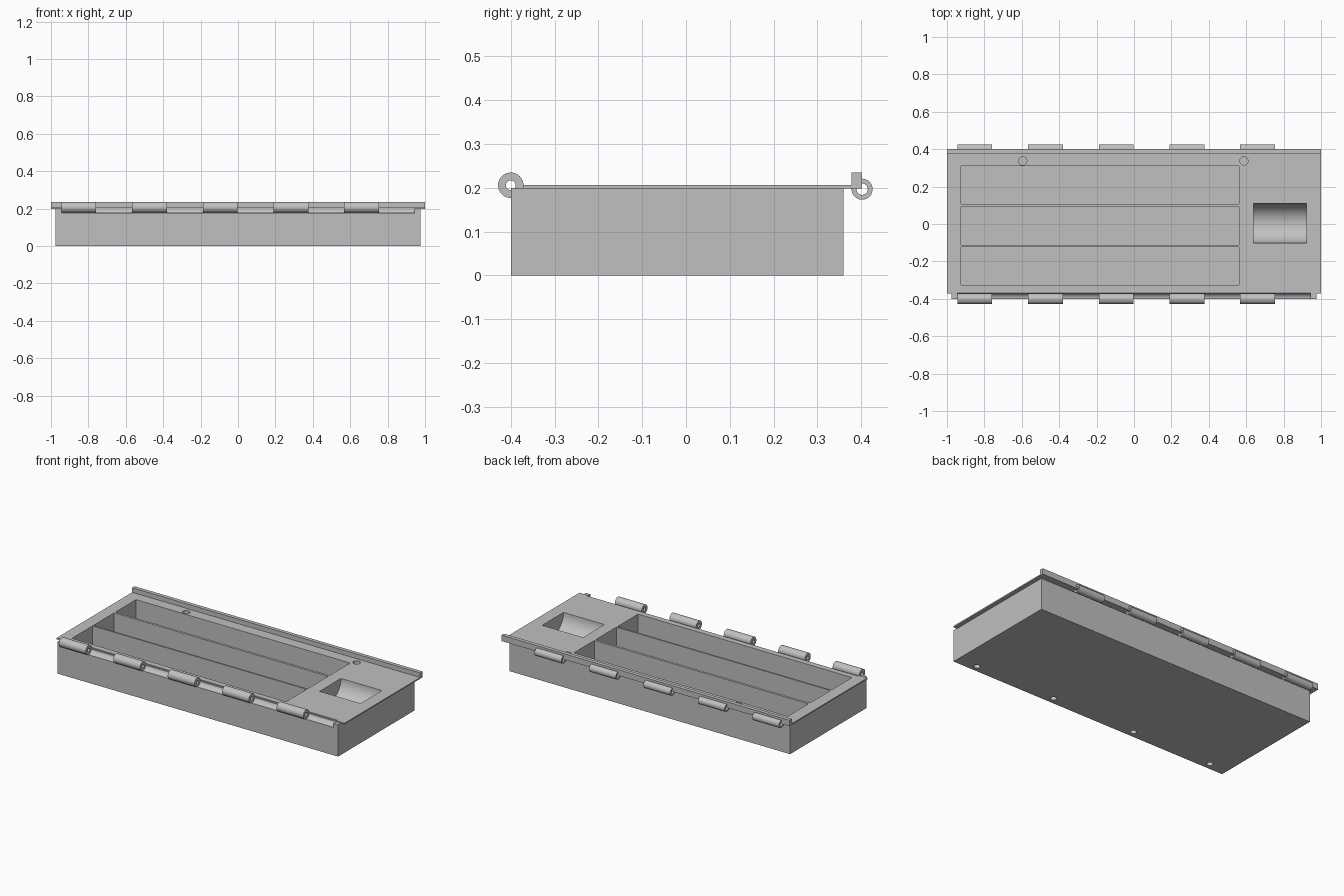
import bpy, math

if "Cube" in bpy.data.objects:
    bpy.data.objects.remove(bpy.data.objects["Cube"])

grey = bpy.data.materials.new("plain grey")
grey.diffuse_color = (0.53, 0.53, 0.53, 1)
grey.use_nodes = True
grey.node_tree.nodes["Principled BSDF"].inputs["Base Color"].default_value = grey.diffuse_color


def box(name, x0, x1, y0, y1, z0, z1):
    bpy.ops.mesh.primitive_cube_add(
        size=1, location=((x0 + x1) / 2, (y0 + y1) / 2, (z0 + z1) / 2))
    ob = bpy.context.object
    ob.name = name
    ob.scale = (x1 - x0, y1 - y0, z1 - z0)
    bpy.ops.object.transform_apply(location=True, rotation=True, scale=True)
    ob.data.materials.append(grey)
    return ob


def rod(name, r, length, loc, along_x=True, sides=40):
    rot = (0, math.pi / 2, 0) if along_x else (0, 0, 0)
    bpy.ops.mesh.primitive_cylinder_add(
        radius=r, depth=length, vertices=sides, location=loc, rotation=rot)
    ob = bpy.context.object
    ob.name = name
    bpy.ops.object.transform_apply(location=True, rotation=True, scale=True)
    ob.data.materials.append(grey)
    return ob


def combine(target, other, op):
    """Apply a boolean and discard the helper object."""
    m = target.modifiers.new("cut", 'BOOLEAN')
    m.operation, m.object, m.solver = op, other, 'EXACT'
    bpy.ops.object.select_all(action='DESELECT')
    target.select_set(True)
    bpy.context.view_layer.objects.active = target
    bpy.ops.object.modifier_apply(modifier=m.name)
    bpy.data.objects.remove(other, do_unlink=True)


def smooth(ob):
    bpy.ops.object.select_all(action='DESELECT')
    ob.select_set(True)
    bpy.context.view_layer.objects.active = ob
    bpy.ops.object.shade_smooth_by_angle(angle=math.radians(30))


# Case with the overhanging top plate and the raised back rail
case = box("case", -0.975, 0.975, -0.4, 0.36, 0, 0.2)
combine(case, box("top_plate", -1, 1, -0.372, 0.39, 0.198, 0.206), 'UNION')
combine(case, box("back_rail", -1, 1, 0.378, 0.402, 0.198, 0.235), 'UNION')

# Three long compartments
for y0, y1 in ((-0.326, -0.122), (-0.112, 0.092), (0.107, 0.31)):
    combine(case, box("compartment", -0.925, 0.562, y0, y1, 0.02, 0.3),
            'DIFFERENCE')

# Round-bottomed scoop pocket
combine(case, rod("scoop", 0.106, 0.284, (0.78, 0.004, 0.206), sides=64),
        'DIFFERENCE')

# Rounded clearance groove along the front hinge line
combine(case, rod("groove", 0.031, 1.89, (0, -0.4, 0.206)), 'DIFFERENCE')
combine(case, box("plate_relief", -0.945, 0.945, -0.45, -0.362, 0.199, 0.25),
        'DIFFERENCE')

# Shallow round holes in the top plate and in the underside
for x in (-0.595, 0.588):
    combine(case, rod("top_hole", 0.022, 0.05, (x, 0.337, 0.21), False),
            'DIFFERENCE')
for x in (-0.85, -0.295, 0.285, 0.84):
    combine(case, rod("bottom_hole", 0.018, 0.05, (x, -0.358, 0), False),
            'DIFFERENCE')
smooth(case)

# Hollow hinge knuckles along the front and back edges
for i in range(5):
    x = -0.851 + i * 0.378
    for side, y, z, r, hole in (("front", -0.4, 0.206, 0.029, 0.011),
                                ("back", 0.402, 0.197, 0.024, 0.013)):
        knuckle = rod(f"{side}_hinge_knuckle", r, 0.186, (x, y, z))
        combine(knuckle, rod("bore", hole, 0.3, (x, y, z), sides=24),
                'DIFFERENCE')
        smooth(knuckle)
